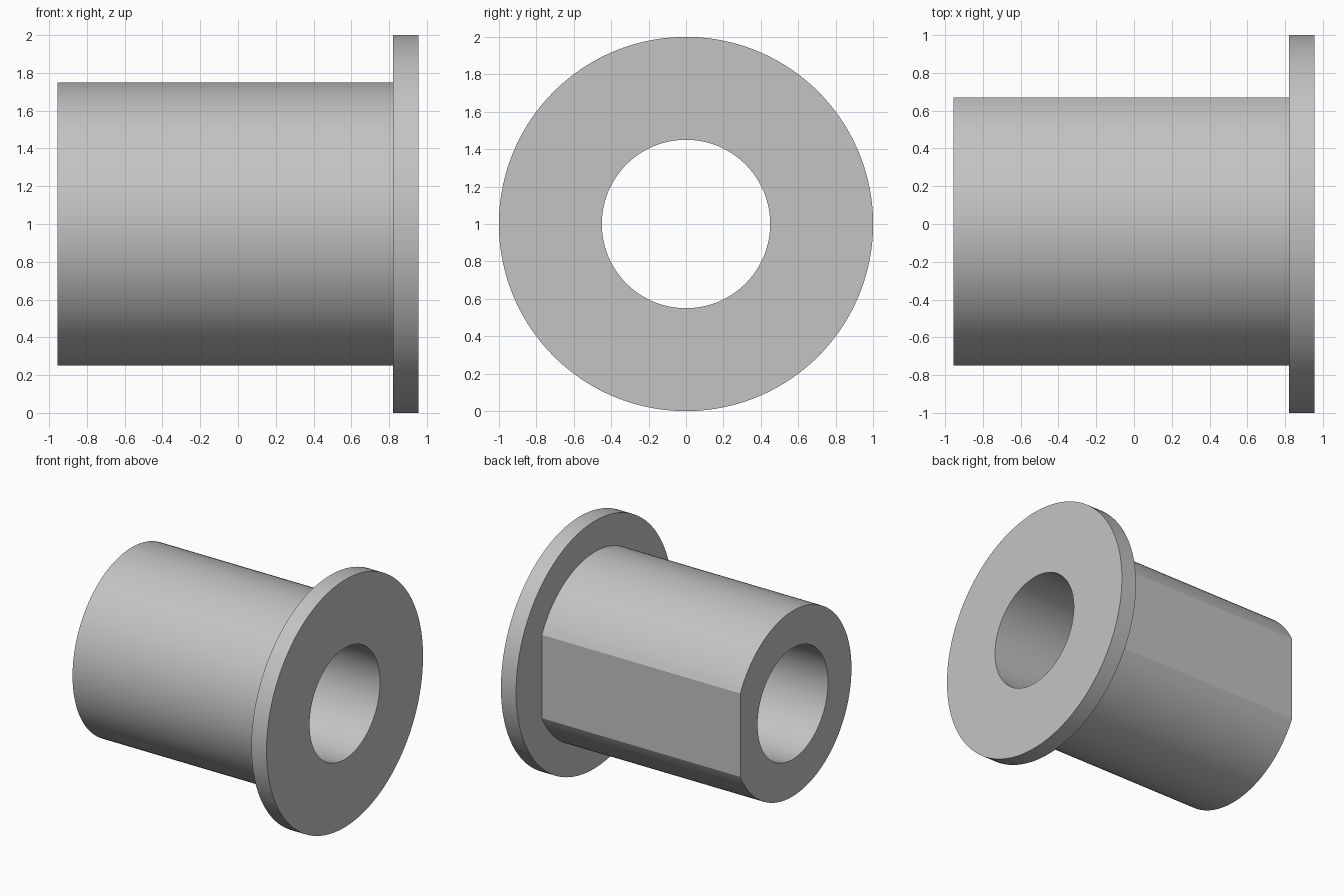
import bpy, bmesh, math

cube = bpy.data.objects.get("Cube")
if cube:
    bpy.data.objects.remove(cube, do_unlink=True)

# Main dimensions
BORE, BODY, FLANGE, FLAT = 0.45, 0.75, 1.0, 0.67
X_END, X_STEP, X_FACE = -0.955, 0.82, 0.955

grey = bpy.data.materials.new("plain grey")
grey.use_nodes = True
colour = (0.55, 0.55, 0.55, 1)
grey.diffuse_color = colour
grey.node_tree.nodes["Principled BSDF"].inputs["Base Color"].default_value = colour

# Angles from +y, with exact steps at both corners of the flat
corner = math.acos(FLAT / BODY)
N_FLAT, N_ARC = 20, 108
angles = [-corner + 2 * corner * i / N_FLAT for i in range(N_FLAT)]
angles += [corner + (2 * math.pi - 2 * corner) * i / N_ARC for i in range(N_ARC)]


def ring(bm, x, radius, limit=None):
    """Circle around the x axis, cut off at y = limit."""
    verts = []
    for a in angles:
        r = radius
        if limit and math.cos(a) > 0:
            r = min(radius, limit / math.cos(a))
        verts.append(bm.verts.new((x, r * math.cos(a), 1 + r * math.sin(a))))
    return verts


# Flanged bushing: closed section swept around the bore
bm = bmesh.new()
rings = [
    ring(bm, X_END, BORE),
    ring(bm, X_END, BODY, FLAT),
    ring(bm, X_STEP, BODY, FLAT),
    ring(bm, X_STEP, FLANGE),
    ring(bm, X_FACE, FLANGE),
    ring(bm, X_FACE, BORE),
]
n = len(angles)
for k, r0 in enumerate(rings):
    r1 = rings[(k + 1) % len(rings)]
    for i in range(n):
        j = (i + 1) % n
        bm.faces.new((r0[i], r0[j], r1[j], r1[i]))
bmesh.ops.recalc_face_normals(bm, faces=bm.faces)

mesh = bpy.data.meshes.new("flanged_bushing")
bm.to_mesh(mesh)
bm.free()
mesh.materials.append(grey)
bushing = bpy.data.objects.new("flanged_bushing", mesh)
bpy.context.collection.objects.link(bushing)

# Smooth round walls, sharp rims and flat
bpy.ops.object.select_all(action="DESELECT")
bushing.select_set(True)
bpy.context.view_layer.objects.active = bushing
bpy.ops.object.shade_smooth_by_angle(angle=math.radians(18))
